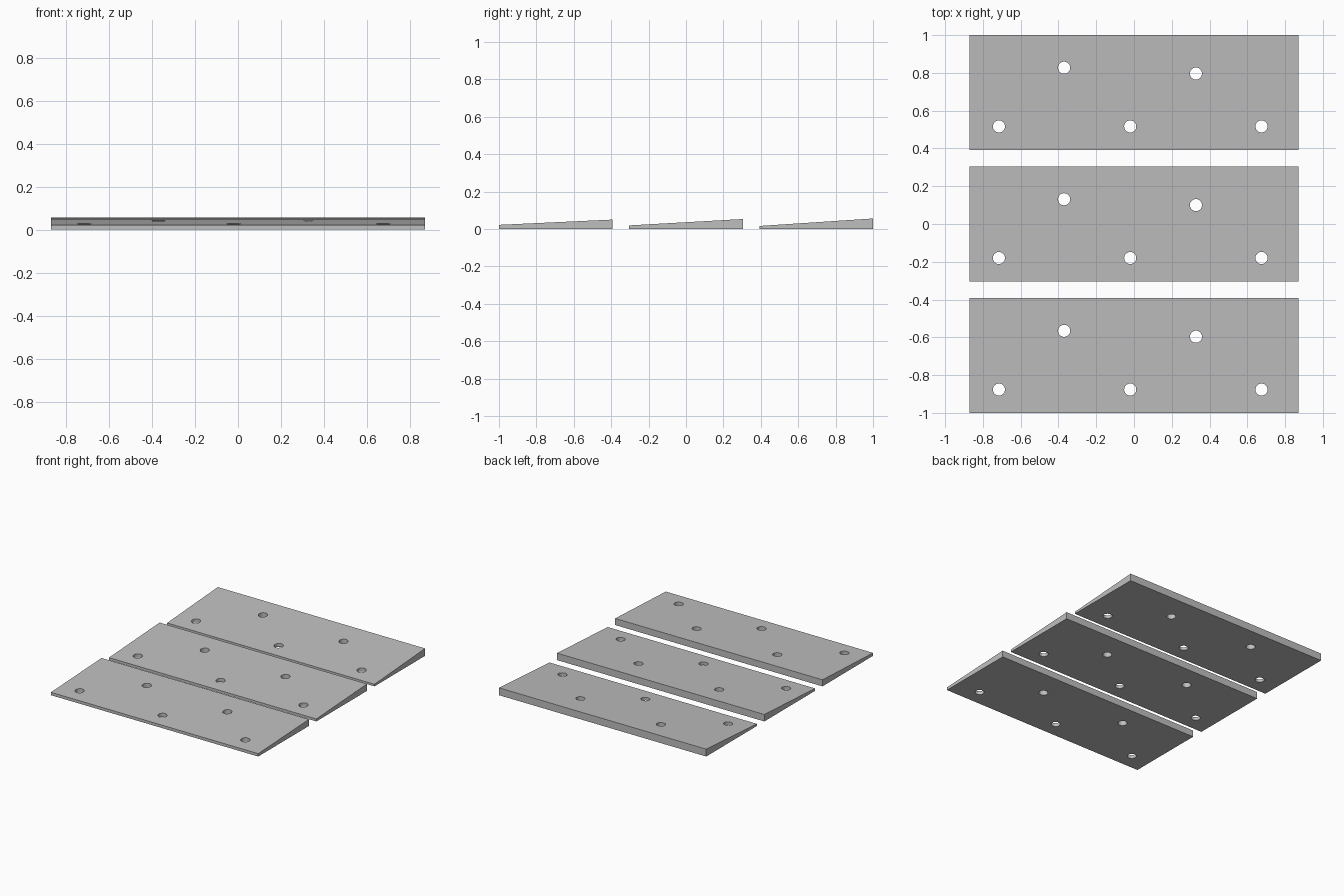
import bpy
import bmesh
from mathutils import Matrix

cube = bpy.data.objects.get("Cube")
if cube:
    bpy.data.objects.remove(cube, do_unlink=True)

HALF_X, DEPTH, PITCH = 0.87, 0.607, 0.6965
HOLE_RADIUS = 0.032
HOLES = [(-0.715, -0.18), (-0.02, -0.18), (0.675, -0.18), (-0.37, 0.131), (0.328, 0.1)]

grey = bpy.data.materials.new("plain_grey")
grey.use_nodes = True
color = (0.52, 0.52, 0.52, 1)
grey.diffuse_color = color
grey.node_tree.nodes["Principled BSDF"].inputs["Base Color"].default_value = color


def add_object(name, bm):
    bmesh.ops.recalc_face_normals(bm, faces=bm.faces)
    mesh = bpy.data.meshes.new(name)
    bm.to_mesh(mesh)
    bm.free()
    mesh.materials.append(grey)
    obj = bpy.data.objects.new(name, mesh)
    bpy.context.collection.objects.link(obj)
    return obj


def wedge(name, y, front_height, back_height):
    # Sloped plate: side profile extruded along x
    bm = bmesh.new()
    a, b = y - DEPTH / 2, y + DEPTH / 2
    profile = [(a, 0), (b, 0), (b, back_height), (a, front_height)]
    face = bm.faces.new([bm.verts.new((-HALF_X, py, pz)) for py, pz in profile])
    side = bmesh.ops.extrude_face_region(bm, geom=[face])["geom"]
    bmesh.ops.translate(bm, vec=(2 * HALF_X, 0, 0),
                        verts=[v for v in side if isinstance(v, bmesh.types.BMVert)])
    plate = add_object(name, bm)

    # Five vertical screw holes
    bm = bmesh.new()
    for hx, hy in HOLES:
        bmesh.ops.create_cone(bm, cap_ends=True, segments=32, radius1=HOLE_RADIUS,
                              radius2=HOLE_RADIUS, depth=0.3,
                              matrix=Matrix.Translation((hx, y + hy, 0)))
    cutter = add_object(name + "_hole_cutter", bm)
    cutter.hide_render = True
    cut = plate.modifiers.new("holes", "BOOLEAN")
    cut.operation = "DIFFERENCE"
    cut.solver = "EXACT"
    cut.object = cutter

    # Bake the cut and drop the cutter
    bpy.context.view_layer.update()
    evaluated = plate.evaluated_get(bpy.context.evaluated_depsgraph_get())
    baked = bpy.data.meshes.new_from_object(evaluated)
    plate.modifiers.clear()
    plate.data = baked
    bpy.data.objects.remove(cutter, do_unlink=True)


# Three wedges, steeper toward the back
wedge("front_wedge", -PITCH, 0.022, 0.05)
wedge("middle_wedge", 0, 0.019, 0.053)
wedge("back_wedge", PITCH, 0.016, 0.056)
